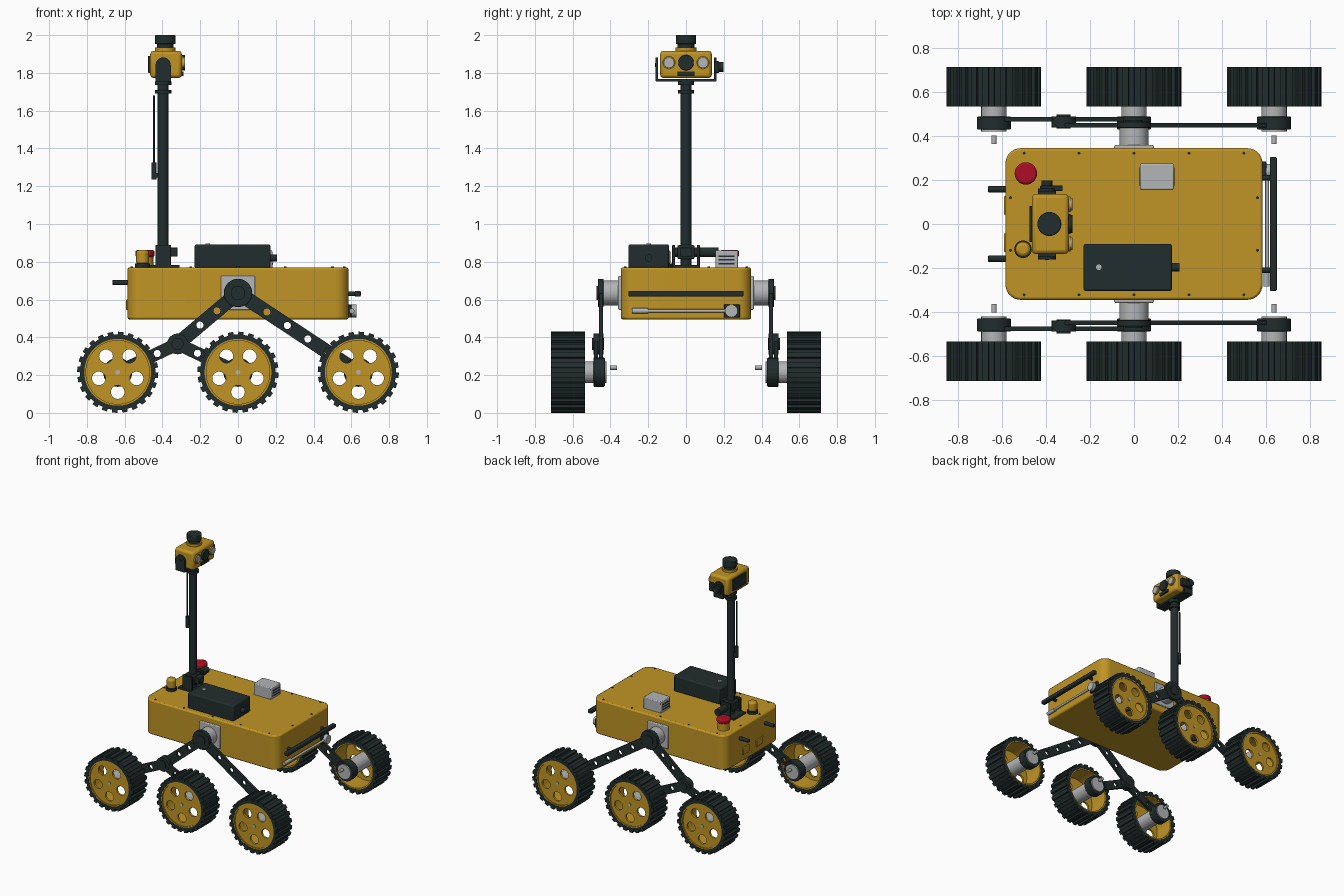
import bpy, bmesh
from math import sin, cos, pi, radians, atan2
from mathutils import Vector

if "Cube" in bpy.data.objects:
    bpy.data.objects.remove(bpy.data.objects["Cube"], do_unlink=True)


def material(name, rgb):
    m = bpy.data.materials.new(name)
    m.use_nodes = True
    m.diffuse_color = (*rgb, 1)
    m.node_tree.nodes["Principled BSDF"].inputs["Base Color"].default_value = (*rgb, 1)
    return m


YELLOW = material("ochre yellow", (0.53, 0.30, 0.018))
DARK = material("dark slate", (0.016, 0.026, 0.026))
GREY = material("light grey", (0.45, 0.46, 0.47))
RED = material("signal red", (0.42, 0.004, 0.018))


def finish(obj, mat, bevel=0, segments=2):
    obj.data.materials.clear()
    obj.data.materials.append(mat)
    if bevel:
        mod = obj.modifiers.new("bevel", 'BEVEL')
        mod.width, mod.segments = bevel, segments
    bpy.ops.object.select_all(action='DESELECT')
    obj.select_set(True)
    bpy.context.view_layer.objects.active = obj
    bpy.ops.object.shade_smooth_by_angle(angle=radians(35))
    return obj


def from_bmesh(name, bm):
    mesh = bpy.data.meshes.new(name)
    bm.to_mesh(mesh)
    bm.free()
    obj = bpy.data.objects.new(name, mesh)
    bpy.context.collection.objects.link(obj)
    return obj


def box(name, x, y, z, mat, bevel=0):
    """Box from (min, max) ranges."""
    bm = bmesh.new()
    bmesh.ops.create_cube(bm, size=1)
    for v in bm.verts:
        v.co = Vector([a + (b - a) * (c + 0.5) for (a, b), c in zip((x, y, z), v.co)])
    return finish(from_bmesh(name, bm), mat, bevel)


def rod(name, start, end, r, mat, sides=24, bevel=0, r2=None):
    a, b = Vector(start), Vector(end)
    bm = bmesh.new()
    bmesh.ops.create_cone(bm, cap_ends=True, segments=sides, radius1=r,
                          radius2=r if r2 is None else r2, depth=(b - a).length)
    obj = from_bmesh(name, bm)
    obj.location = (a + b) / 2
    obj.rotation_euler = (b - a).to_track_quat('Z', 'Y').to_euler()
    return finish(obj, mat, bevel)


def circle(cx, cz, r, n=32):
    return [(cx + r * cos(2 * pi * i / n), cz + r * sin(2 * pi * i / n)) for i in range(n)]


def plate(name, outlines, y, thick, mat):
    """Upright x-z plate, centred on y; inner outlines become holes."""
    curve = bpy.data.curves.new(name, 'CURVE')
    curve.dimensions, curve.fill_mode, curve.extrude = '2D', 'BOTH', thick / 2
    for pts in outlines:
        s = curve.splines.new('POLY')
        s.points.add(len(pts) - 1)
        for p, (px, pz) in zip(s.points, pts):
            p.co = (px, pz, 0, 1)
        s.use_cyclic_u = True
    temp = bpy.data.objects.new(name, curve)
    bpy.context.collection.objects.link(temp)
    graph = bpy.context.evaluated_depsgraph_get()
    mesh = bpy.data.meshes.new_from_object(temp.evaluated_get(graph))
    bpy.data.objects.remove(temp)
    bm = bmesh.new()
    bm.from_mesh(mesh)
    bmesh.ops.remove_doubles(bm, verts=bm.verts, dist=1e-5)
    bmesh.ops.recalc_face_normals(bm, faces=bm.faces)
    obj = from_bmesh(name, bm)
    obj.rotation_euler = (pi / 2, 0, 0)
    obj.location.y = y
    return finish(obj, mat)


def arm(name, a, b, y, holes, r=0.038):
    """Round-ended link from a to b with lightening holes."""
    ang = atan2(b[1] - a[1], b[0] - a[0])
    turn = [ang + pi / 2 + i * pi / 10 for i in range(11)]
    outline = [(a[0] + r * cos(t), a[1] + r * sin(t)) for t in turn]
    outline += [(b[0] - r * cos(t), b[1] - r * sin(t)) for t in turn]
    cuts = [circle(a[0] + (b[0] - a[0]) * t, a[1] + (b[1] - a[1]) * t, 0.019, 16) for t in holes]
    return plate(name, [outline] + cuts, y, 0.02, DARK)


# Hull: rounded plan corners, lightly eased rims
bm = bmesh.new()
bmesh.ops.create_cube(bm, size=1)
for v in bm.verts:
    v.co = (v.co.x * 1.17, v.co.y * 0.69, 0.6325 + v.co.z * 0.275)
upright = [e for e in bm.edges if abs(e.verts[0].co.z - e.verts[1].co.z) > 0.1]
bmesh.ops.bevel(bm, geom=upright, offset=0.07, segments=8, profile=0.5, affect='EDGES')
finish(from_bmesh("hull", bm), YELLOW, 0.01)
for s in (-1, 1):
    for x in (-0.5, -0.25, 0, 0.25, 0.5):
        rod("deck_bolt", (x, s * 0.322, 0.765), (x, s * 0.322, 0.774), 0.007, DARK, 8)
    for x in (-0.562, 0.562):
        rod("deck_bolt", (x, s * 0.12, 0.765), (x, s * 0.12, 0.774), 0.007, DARK, 8)

# Wheels and suspension on both sides
R, HUB = 0.215, 0.215
PIVOT, BOGIE = (0, 0.635), (-0.32, 0.365)
LUGS = 24
for s in (-1, 1):
    side = "left" if s > 0 else "right"
    for place, x in (("rear", -0.637), ("middle", 0), ("front", 0.637)):
        tag = f"{side}_{place}_"
        tread = []
        for i in range(LUGS):
            for frac, r in ((0.0, 0.2), (0.42, 0.2), (0.46, R), (0.96, R)):
                t = 2 * pi * (i + frac) / LUGS
                tread.append((x + r * cos(t), HUB + r * sin(t)))
        ring = circle(x, HUB, 0.177, 48)
        plate(tag + "tyre", [tread, ring], s * 0.625, 0.18, DARK)
        plate(tag + "rim", [ring, circle(x, HUB, 0.168, 48)], s * 0.625, 0.176, YELLOW)
        holes = [circle(x + 0.105 * cos(t), HUB + 0.105 * sin(t), 0.036, 24)
                 for t in [-pi / 2 + k * 2 * pi / 5 for k in range(5)]]
        plate(tag + "wheel_disc", [circle(x, HUB, 0.17, 48)] + holes, s * 0.697, 0.016, YELLOW)
        rod(tag + "hub_cap", (x, s * 0.7, HUB), (x, s * 0.71, HUB), 0.012, GREY, 16)
        rod(tag + "motor", (x, s * 0.42, HUB), (x, s * 0.69, HUB), 0.058, GREY, 32)
        rod(tag + "collar", (x, s * 0.43, HUB), (x, s * 0.49, HUB), 0.077, DARK, 32, 0.004)
        rod(tag + "motor_shaft", (x, s * 0.365, 0.24), (x, s * 0.402, 0.24), 0.012, GREY, 12)
    arm(side + "_rocker_front_arm", PIVOT, (0.637, HUB), s * 0.45, (0.24, 0.41, 0.58, 0.75))
    arm(side + "_rocker_rear_arm", PIVOT, BOGIE, s * 0.45, (0.35, 0.63))
    arm(side + "_bogie_rear_arm", BOGIE, (-0.637, HUB), s * 0.477, (0.34, 0.67), 0.034)
    arm(side + "_bogie_middle_arm", BOGIE, (0, HUB), s * 0.477, (0.33, 0.67), 0.034)
    rod(side + "_bogie_pivot", (-0.32, s * 0.435, 0.365), (-0.32, s * 0.498, 0.365), 0.032, DARK)
    rod(side + "_bogie_washer", (-0.32, s * 0.438, 0.365), (-0.32, s * 0.49, 0.365), 0.055, DARK)
    rod(side + "_rocker_axle", (0, s * 0.34, 0.635), (0, s * 0.44, 0.635), 0.066, GREY, 32)
    rod(side + "_rocker_hub", (0, s * 0.437, 0.635), (0, s * 0.466, 0.635), 0.075, DARK, 32, 0.003)
    rod(side + "_rocker_bolt", (0, s * 0.46, 0.635), (0, s * 0.474, 0.635), 0.038, DARK)
    box(side + "_axle_flange", (-0.09, 0.09), sorted((s * 0.34, s * 0.359)), (0.545, 0.725), GREY, 0.006)
    # Front bumper brackets and rear hooks
    rod(side + "_bumper_bracket", (0.58, s * 0.21, 0.63), (0.635, s * 0.21, 0.63), 0.012, DARK, 12)
    rod(side + "_rear_hook", (-0.58, s * 0.158, 0.69), (-0.665, s * 0.158, 0.69), 0.014, DARK, 16, 0.004)
    box(side + "_rear_port", (-0.592, -0.58), (s * 0.085 - 0.042, s * 0.085 + 0.042), (0.545, 0.6), YELLOW, 0.004)

# Front end: bumper, stowed tube and connector
box("bumper_bar", (0.618, 0.65), (-0.305, 0.305), (0.616, 0.646), DARK, 0.006)
rod("stowed_tube", (0.606, -0.2, 0.54), (0.606, 0.24, 0.54), 0.009, GREY, 12)
rod("tube_end", (0.603, -0.285, 0.54), (0.603, -0.2, 0.54), 0.014, GREY, 12)
box("connector_mount", (0.58, 0.602), (0.2, 0.285), (0.505, 0.575), DARK, 0.005)
rod("connector", (0.59, 0.24, 0.54), (0.628, 0.24, 0.54), 0.034, GREY, 16)

# Deck equipment
box("equipment_case", (-0.23, 0.173), (-0.305, -0.09), (0.765, 0.892), DARK, 0.01)
rod("case_knob", (0.16, -0.197, 0.82), (0.207, -0.197, 0.82), 0.019, DARK, 16)
rod("case_indicator", (-0.16, -0.197, 0.888), (-0.16, -0.197, 0.896), 0.013, GREY, 16)
box("vent_box", (0.027, 0.182), (0.155, 0.275), (0.765, 0.86), GREY, 0.006)
for x in (0.027, 0.182):
    for z in (0.79, 0.81, 0.83):
        box("vent_slat", (x - 0.002, x + 0.002), (0.172, 0.258), (z - 0.004, z + 0.004), DARK)
rod("stop_button_base", (-0.492, 0.23, 0.765), (-0.492, 0.23, 0.83), 0.044, YELLOW, 24)
rod("stop_button", (-0.492, 0.23, 0.825), (-0.492, 0.23, 0.862), 0.051, RED, 32, 0.01)
rod("beacon_base", (-0.505, -0.115, 0.765), (-0.505, -0.115, 0.79), 0.04, DARK, 24)
rod("beacon", (-0.505, -0.115, 0.785), (-0.505, -0.115, 0.862), 0.034, YELLOW, 24, 0.014)

# Mast and its hinge
MX = -0.396
box("mast_foot", (-0.475, -0.31), (-0.075, 0.075), (0.765, 0.784), DARK, 0.004)
box("mast_hinge", (MX - 0.04, MX + 0.04), (-0.045, 0.045), (0.815, 0.888), DARK, 0.006)
for s in (-1, 1):
    box("hinge_cheek", (MX - 0.042, MX + 0.042), (s * 0.065 - 0.008, s * 0.065 + 0.008), (0.77, 0.89), DARK, 0.004)
rod("hinge_pin", (MX, -0.07, 0.85), (MX, 0.07, 0.85), 0.025, DARK)
rod("hinge_motor", (MX, 0.06, 0.85), (MX, 0.172, 0.85), 0.026, DARK)
box("hinge_latch", (-0.375, -0.32), (-0.03, 0.03), (0.828, 0.876), DARK, 0.004)
rod("mast", (MX, 0, 0.78), (MX, 0, 1.76), 0.029, DARK, 32)
for z in (1.69, 1.735):
    rod("mast_collar", (MX, 0, z), (MX, 0, z + 0.02), 0.043, DARK, 32)
rod("antenna", (-0.445, 0, 1.25), (-0.445, 0, 1.68), 0.006, DARK, 10)
rod("antenna_base", (-0.444, 0, 1.235), (-0.444, 0, 1.325), 0.013, DARK, 12)
box("antenna_clip", (-0.445, MX), (-0.01, 0.01), (1.245, 1.27), DARK)

# Sensor head in its yoke
box("yoke_base", (MX - 0.04, MX + 0.04), (-0.16, 0.16), (1.755, 1.768), DARK)
for s in (-1, 1):
    cheek = [(MX - 0.04, 1.757), (MX + 0.04, 1.757)]
    cheek += [(MX + 0.04 * cos(t), 1.842 + 0.04 * sin(t)) for t in [i * pi / 12 for i in range(13)]]
    plate("yoke_cheek", [cheek], s * 0.154, 0.014, DARK)
    rod("yoke_bolt", (MX, s * 0.15, 1.842), (MX, s * 0.164, 1.842), 0.01, DARK, 12)
box("tilt_motor", (-0.427, -0.325), (0.15, 0.176), (1.8, 1.862), DARK, 0.004)
rod("tilt_motor_end", (MX, 0.17, 1.832), (MX, 0.198, 1.832), 0.026, DARK, 16)
box("sensor_head", (-0.465, -0.297), (-0.137, 0.137), (1.772, 1.917), YELLOW, 0.018)
box("head_back_plate", (-0.476, -0.46), (-0.082, 0.082), (1.8, 1.89), DARK, 0.003)
for s in (-1, 1):
    rod("side_lens_ring", (-0.3, s * 0.09, 1.854), (-0.288, s * 0.09, 1.854), 0.035, YELLOW)
    rod("side_lens", (-0.3, s * 0.09, 1.854), (-0.28, s * 0.09, 1.854), 0.029, GREY, 24, 0.003)
rod("main_lens", (-0.3, 0, 1.854), (-0.28, 0, 1.854), 0.041, DARK, 32, 0.003)
box("depth_window", (-0.3, -0.288), (-0.046, 0.046), (1.783, 1.808), DARK, 0.002)
rod("scanner_seat", (-0.385, 0, 1.91), (-0.385, 0, 1.935), 0.055, YELLOW, 32)
rod("scanner_neck", (-0.385, 0, 1.93), (-0.385, 0, 1.955), 0.044, DARK, 32)
rod("scanner", (-0.385, 0, 1.952), (-0.385, 0, 2.0), 0.054, DARK, 32, 0.004)
